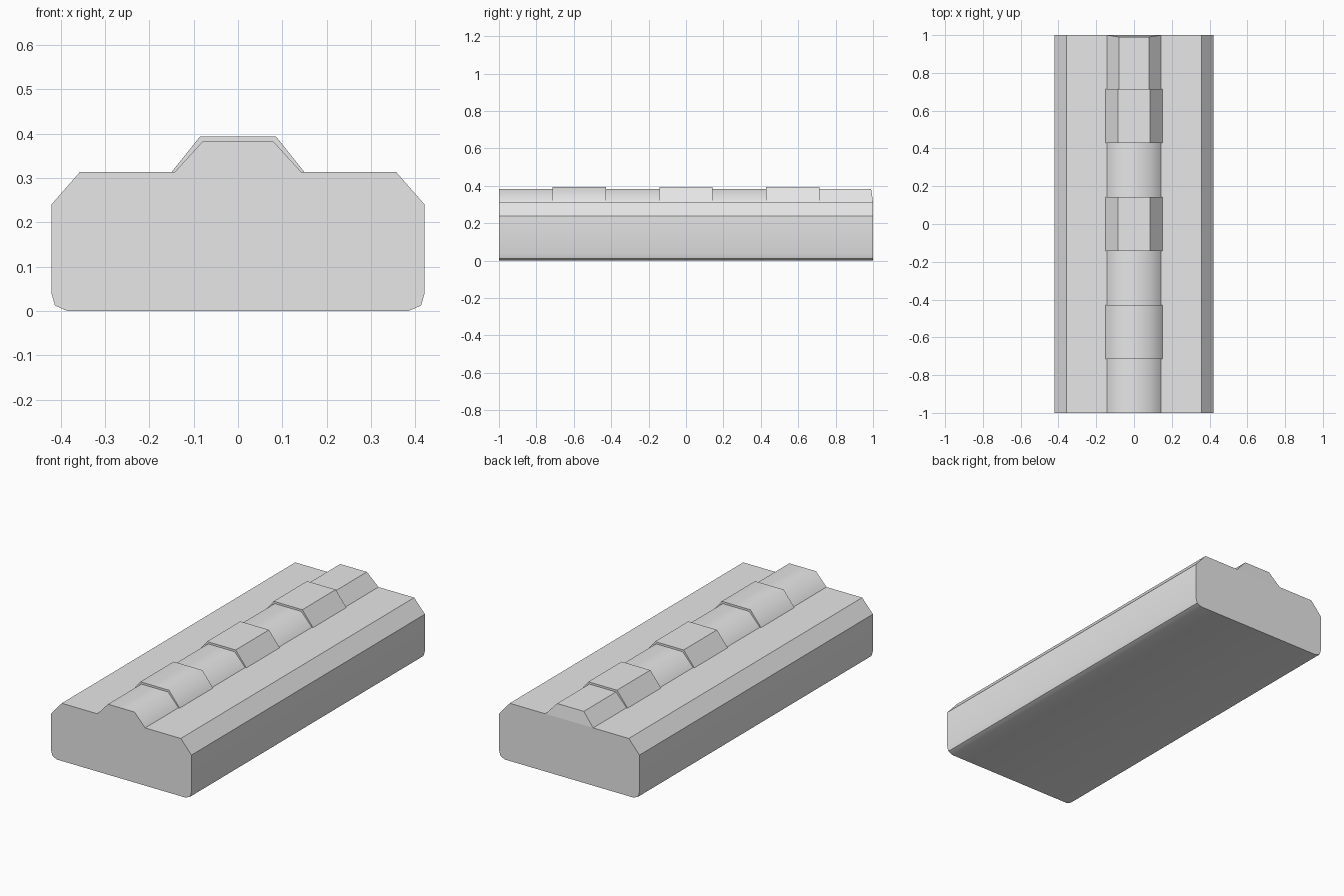
import bpy
import bmesh
import math

cube = bpy.data.objects.get("Cube")
if cube:
    bpy.data.objects.remove(cube, do_unlink=True)

grey = bpy.data.materials.new("plain grey")
grey.use_nodes = True
grey.diffuse_color = (0.8, 0.8, 0.8, 1)
grey.node_tree.nodes["Principled BSDF"].inputs["Base Color"].default_value = (0.8, 0.8, 0.8, 1)


def bar(name, half, y0, y1, smooth_angle, back_taper=0.0):
    """Closed bar along y from a half profile (x, z), listed bottom to top and mirrored."""
    profile = half + [(-x, z) for x, z in reversed(half)]
    top = max(z for x, z in half)
    bm = bmesh.new()
    front = [bm.verts.new((x, y0, z)) for x, z in profile]
    back = [bm.verts.new((x, y1 - (back_taper if z == top else 0), z)) for x, z in profile]
    bm.faces.new(front)
    bm.faces.new(back[::-1])
    for i in range(len(profile)):
        j = (i + 1) % len(profile)
        bm.faces.new((front[i], back[i], back[j], front[j]))
    bmesh.ops.recalc_face_normals(bm, faces=bm.faces)
    mesh = bpy.data.meshes.new(name)
    bm.to_mesh(mesh)
    bm.free()
    mesh.materials.append(grey)
    obj = bpy.data.objects.new(name, mesh)
    bpy.context.collection.objects.link(obj)
    bpy.ops.object.select_all(action='DESELECT')
    obj.select_set(True)
    bpy.context.view_layer.objects.active = obj
    bpy.ops.object.shade_smooth_by_angle(angle=math.radians(smooth_angle))
    return obj


# Main block: chamfered top edges, eased bottom edges
deck = 0.313
block = [(0.385, 0), (0.413, 0.012), (0.421, 0.04), (0.421, 0.24), (0.357, deck)]
bar("block", block, -1, 1, 30)

# Ridge: seven equal lengths, alternating narrow and raised, some softly shaded
narrow = [(0.143, deck), (0.08, 0.382)]
raised = [(0.15, deck), (0.086, 0.393)]
count = 7
step = 2 / count
soft = {0, 1, 2, 4}
for i in range(count):
    y = -1 + i * step
    kind = "raised" if i % 2 else "narrow"
    bar(f"{kind}_ridge_{i + 1}", raised if i % 2 else narrow, y, y + step,
        60 if i in soft else 20, 0.01 if i == count - 1 else 0)
